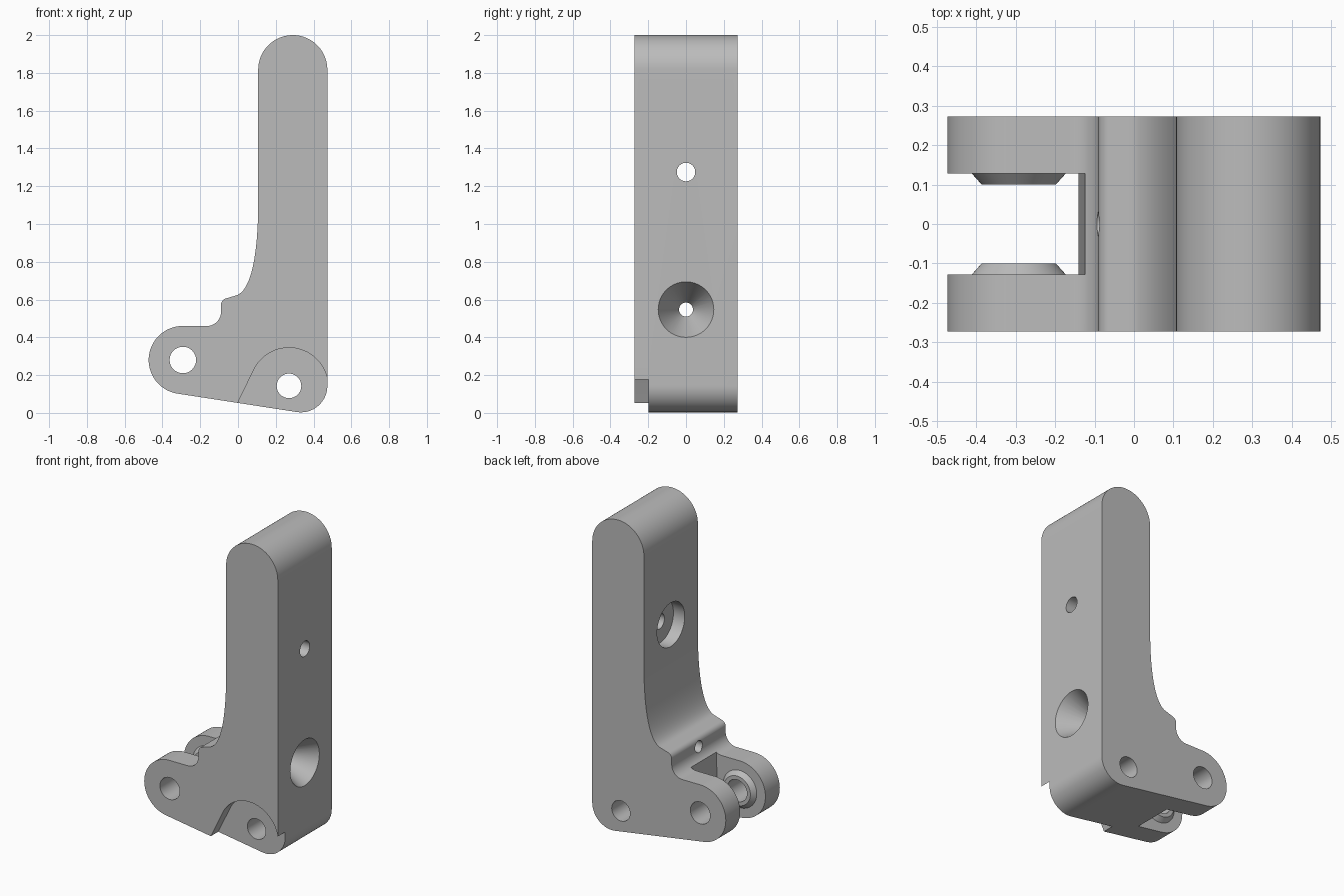
import bpy, bmesh, math
from mathutils import Vector, Matrix, geometry

cube = bpy.data.objects.get("Cube")
if cube:
    bpy.data.objects.remove(cube, do_unlink=True)

COLOUR = (0.5, 0.5, 0.5, 1)
grey = bpy.data.materials.new("plain grey")
grey.use_nodes = True
grey.diffuse_color = COLOUR
grey.node_tree.nodes["Principled BSDF"].inputs["Base Color"].default_value = COLOUR


def make_object(name, bm):
    bmesh.ops.recalc_face_normals(bm, faces=bm.faces)
    mesh = bpy.data.meshes.new(name)
    bm.to_mesh(mesh)
    bm.free()
    mesh.materials.append(grey)
    obj = bpy.data.objects.new(name, mesh)
    bpy.context.collection.objects.link(obj)
    return obj


def prism(name, points, y0, y1):
    """Extrude an x-z outline along y."""
    bm = bmesh.new()
    face = bm.faces.new([bm.verts.new((x, y0, z)) for x, z in points])
    new = bmesh.ops.extrude_face_region(bm, geom=[face])["geom"]
    moved = [v for v in new if isinstance(v, bmesh.types.BMVert)]
    bmesh.ops.translate(bm, verts=moved, vec=(0, y1 - y0, 0))
    return make_object(name, bm)


def cone(name, a, b, ra, rb):
    """Round bar or cone from point a to point b."""
    a, b = Vector(a), Vector(b)
    turn = (b - a).to_track_quat('Z', 'Y').to_matrix().to_4x4()
    bm = bmesh.new()
    bmesh.ops.create_cone(bm, cap_ends=True, segments=64, radius1=ra, radius2=rb,
                          depth=(b - a).length,
                          matrix=Matrix.Translation((a + b) / 2) @ turn)
    return make_object(name, bm)


def arc(cx, cz, r, start, end, n=24):
    angles = [math.radians(start + (end - start) * i / n) for i in range(n + 1)]
    return [(cx + r * math.cos(t), cz + r * math.sin(t)) for t in angles]


def combine(body, tool, operation):
    mod = body.modifiers.new(tool.name, 'BOOLEAN')
    mod.operation, mod.solver, mod.object = operation, 'EXACT', tool
    bpy.context.view_layer.objects.active = body
    bpy.ops.object.modifier_apply(modifier=mod.name)
    bpy.data.objects.remove(tool, do_unlink=True)


HALF = 0.273
PIVOT_X, PIVOT_Z = -0.292, 0.28

# Side outline: foot corner, rounded top, swept neck, step, pivot end
sweep = geometry.interpolate_bezier(*[Vector(p) for p in (
    (0.107, 0, 1.12), (0.107, 0, 0.84), (0.07, 0, 0.645), (-0.01, 0, 0.622))], 24)
outline = (arc(0.333, 0.143, 0.14, -99, 0)
           + arc(0.29, 1.817, 0.183, 0, 180, 40)
           + [(p.x, p.z) for p in sweep]
           + arc(-0.055, 0.572, 0.035, 100, 180, 10)
           + arc(-0.165, 0.535, 0.075, 0, -90, 16)
           + arc(-0.293, 0.28, 0.18, 90, 261, 40))
body = prism("lever_bracket", outline, -HALF, HALF)

# Fork slot with slightly slanted end wall
combine(body, prism("slot_cutter", [(-0.6, 0), (-0.143, 0), (-0.125, 0.46),
                                    (-0.123, 0.52), (-0.6, 0.52)], -0.128, 0.128), 'DIFFERENCE')

# Tapered bosses on the fork's inner faces
for side in (-1, 1):
    combine(body, cone("boss", (PIVOT_X, side * 0.16, PIVOT_Z),
                       (PIVOT_X, side * 0.1, PIVOT_Z), 0.148, 0.094), 'UNION')

# Front recess around the lower hole
recess = arc(0.27, 0.138, 0.207, 153, 0, 32) + [(0.6, 0.138), (0.6, -0.1), (-0.076, -0.1)]
combine(body, prism("recess_cutter", recess, -0.4, -0.198), 'DIFFERENCE')

# Cross holes along y, then holes, counterbore and countersink along x
holes = [
    ((PIVOT_X, -0.5, PIVOT_Z), (PIVOT_X, 0.5, PIVOT_Z), 0.07, 0.07),
    ((0.27, -0.5, 0.143), (0.27, 0.5, 0.143), 0.065, 0.065),
    ((-0.3, 0, 1.275), (0.7, 0, 1.275), 0.049, 0.049),
    ((-0.1, 0, 1.275), (0.187, 0, 1.275), 0.14, 0.14),
    ((-0.3, 0, 0.547), (0.7, 0, 0.547), 0.037, 0.037),
    ((0.273, 0, 0.547), (0.493, 0, 0.547), 0.037, 0.158),
]
for a, b, ra, rb in holes:
    combine(body, cone("hole_cutter", a, b, ra, rb), 'DIFFERENCE')

body.data.materials.clear()
body.data.materials.append(grey)
for poly in body.data.polygons:
    poly.material_index = 0

# Smooth the rounds, keep edges crisp
bpy.ops.object.select_all(action='DESELECT')
body.select_set(True)
bpy.context.view_layer.objects.active = body
bpy.ops.object.shade_smooth_by_angle(angle=math.radians(25))
